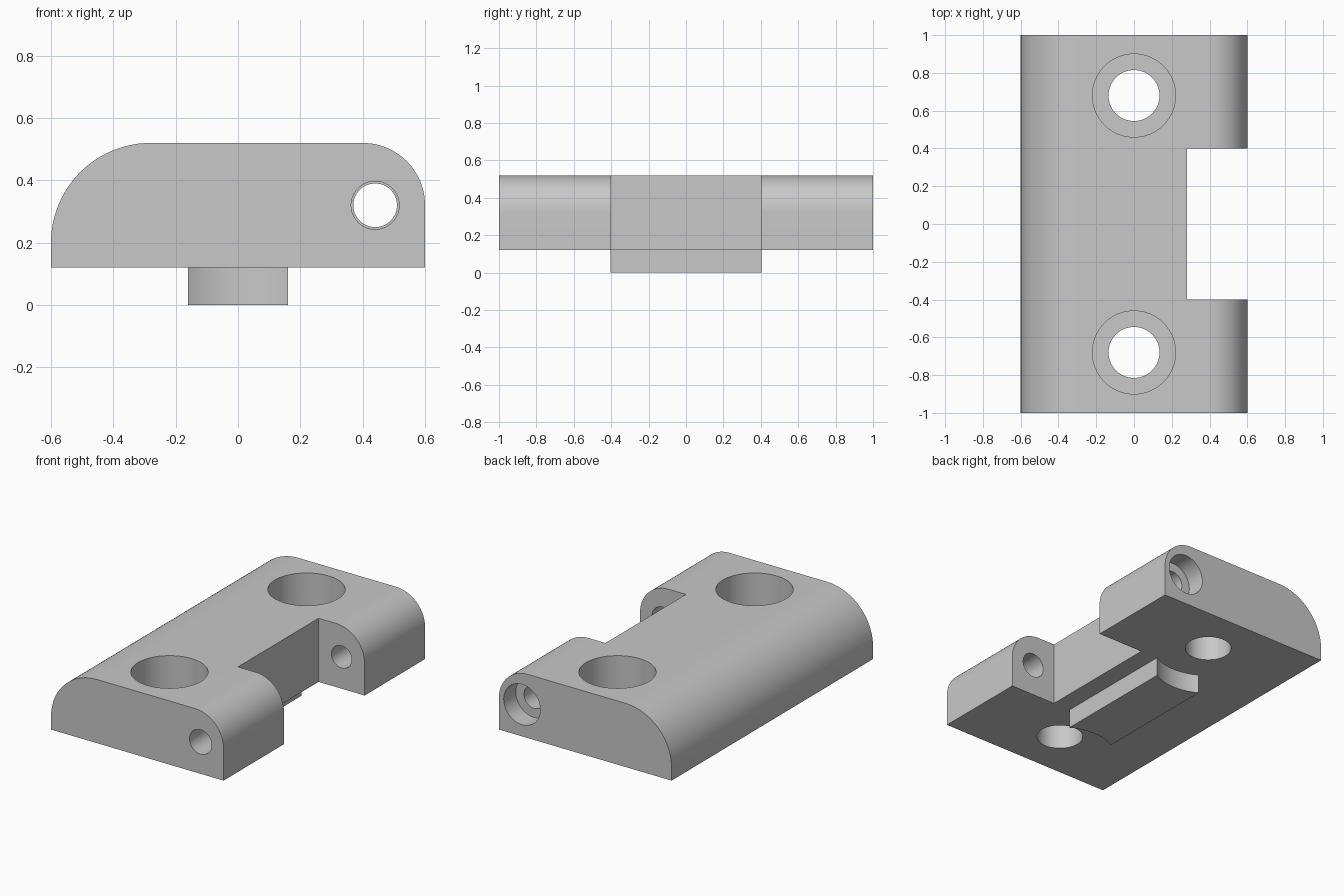
import bpy, bmesh
from math import sin, cos, pi, asin
from mathutils import Matrix, Vector

default = bpy.data.objects.get("Cube")
if default:
    bpy.data.objects.remove(default)

grey = bpy.data.materials.new("plain grey")
grey.use_nodes = True
colour = (0.58, 0.58, 0.58, 1)
grey.diffuse_color = colour
grey.node_tree.nodes["Principled BSDF"].inputs["Base Color"].default_value = colour

BASE, TOP = 0.12, 0.52        # underside and top of the body
HOLE_Y = 0.68                 # distance of the screw holes from the middle
PIN = (0.44, 0.32)            # x and z of the hinge pin


def arc(cx, cy, r, start, end, steps=24):
    angles = [start + (end - start) * i / steps for i in range(steps + 1)]
    return [(cx + r * cos(a), cy + r * sin(a)) for a in angles]


def finish(bm, name):
    bmesh.ops.recalc_face_normals(bm, faces=bm.faces)
    mesh = bpy.data.meshes.new(name)
    bm.to_mesh(mesh)
    bm.free()
    obj = bpy.data.objects.new(name, mesh)
    mesh.materials.append(grey)
    bpy.context.collection.objects.link(obj)
    return obj


def prism(name, points, direction):
    """Extrude a closed loop of 3D points along a direction."""
    bm = bmesh.new()
    face = bm.faces.new([bm.verts.new(p) for p in points])
    out = bmesh.ops.extrude_face_region(bm, geom=[face])["geom"]
    moved = [v for v in out if isinstance(v, bmesh.types.BMVert)]
    bmesh.ops.translate(bm, verts=moved, vec=Vector(direction))
    return finish(bm, name)


def cylinder(name, r, start, end):
    """Round cutter running between two points."""
    a, b = Vector(start), Vector(end)
    turn = (b - a).to_track_quat('Z', 'Y').to_matrix().to_4x4()
    bm = bmesh.new()
    bmesh.ops.create_cone(bm, cap_ends=True, segments=64, radius1=r, radius2=r,
                          depth=(b - a).length,
                          matrix=Matrix.Translation((a + b) / 2) @ turn)
    return finish(bm, name)


def activate(obj):
    bpy.ops.object.select_all(action='DESELECT')
    obj.select_set(True)
    bpy.context.view_layer.objects.active = obj


def cut(obj, cutter):
    mod = obj.modifiers.new("cut", 'BOOLEAN')
    mod.operation, mod.solver, mod.object = 'DIFFERENCE', 'EXACT', cutter
    activate(obj)
    bpy.ops.object.modifier_apply(modifier=mod.name)
    bpy.data.objects.remove(cutter)


# Body: a block with a large and a small rounded top edge
profile = [(-0.6, BASE), (0.6, BASE)]
profile += arc(0.4, 0.32, 0.2, 0, pi / 2)
profile += arc(-0.28, 0.2, 0.32, pi / 2, pi)
body = prism("hinge_body", [(x, -1, z) for x, z in profile], (0, 2, 0))

# Notch between the two hinge arms
notch = [(0.28, -0.4, 0), (0.8, -0.4, 0), (0.8, 0.4, 0), (0.28, 0.4, 0)]
cut(body, prism("notch_cutter", notch, (0, 0, 1)))

# Counterbored screw holes
for y in (-HOLE_Y, HOLE_Y):
    cut(body, cylinder("screw_cutter", 0.135, (0, y, 0), (0, y, 1)))
    cut(body, cylinder("screw_head_cutter", 0.22, (0, y, TOP - 0.24), (0, y, 1)))

# Pin holes through the arms, with a recess for the pin head at the back
px, pz = PIN
for r, y0, y1 in ((0.077, -1.2, 0), (0.07, 0, 1.2), (0.127, 0.88, 1.2)):
    cut(body, cylinder("pin_cutter", r, (px, y0, pz), (px, y1, pz)))

# Tongue under the body, its ends scooped around the screw holes
half = asin(0.16 / 0.32)
outline = arc(0, HOLE_Y, 0.32, -pi / 2 - half, -pi / 2 + half)
outline += arc(0, -HOLE_Y, 0.32, pi / 2 - half, pi / 2 + half)
tongue = prism("locating_tongue", [(x, y, 0) for x, y in outline], (0, 0, BASE + 0.01))

for obj in (body, tongue):
    activate(obj)
    bpy.ops.object.shade_smooth_by_angle(angle=pi / 6)
